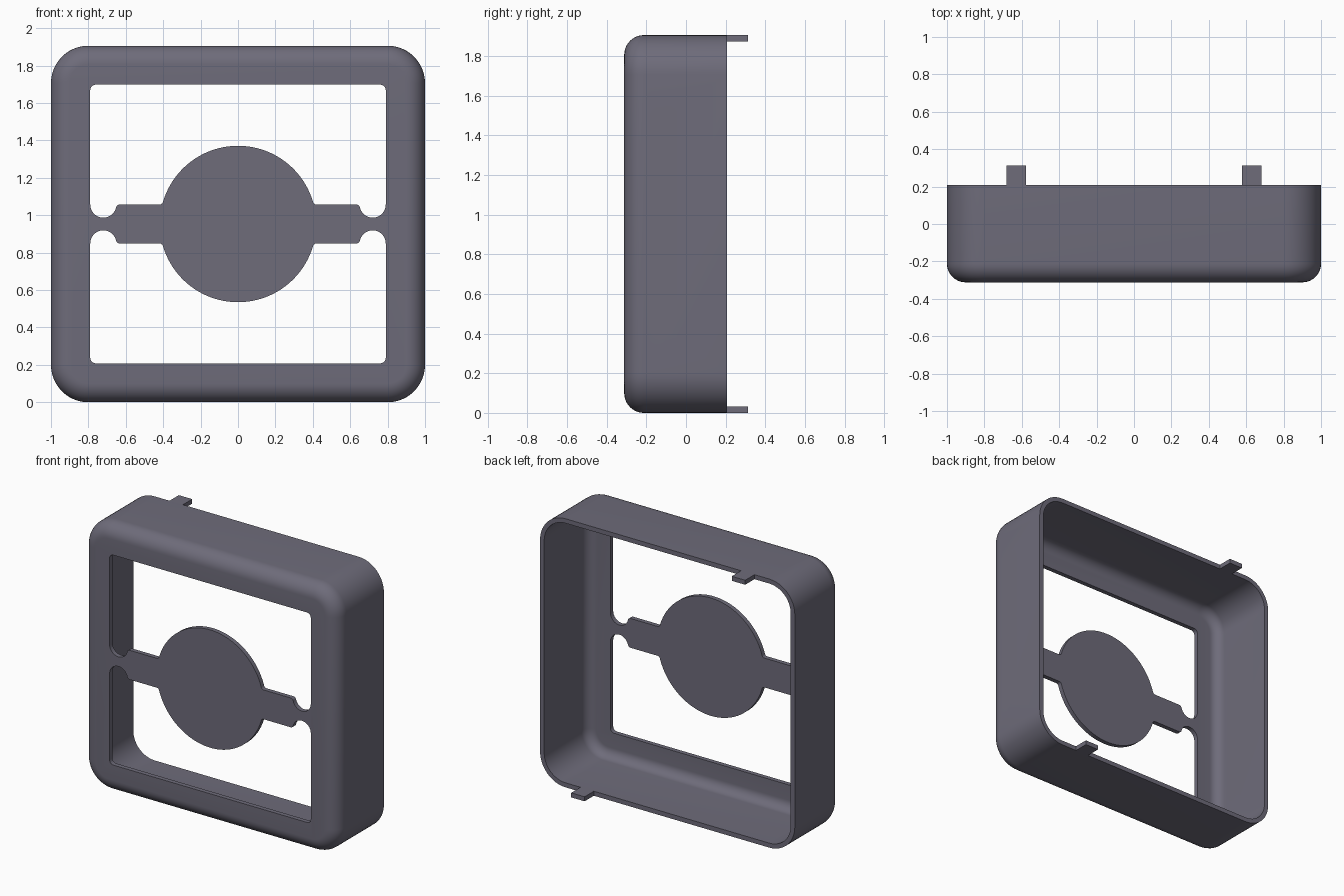
import bpy, bmesh
from math import sin, cos, pi, radians, sqrt, atan2, degrees

if "Cube" in bpy.data.objects:
    bpy.data.objects.remove(bpy.data.objects["Cube"])

HALF_X, MID_Z = 1.0, 0.953
FRONT, BACK = -0.312, 0.208
WALL, CORNER, FILLET = 0.032, 0.2, 0.1

grey = bpy.data.materials.new("slate grey")
grey.use_nodes = True
COLOUR = (0.156, 0.149, 0.195, 1)
grey.diffuse_color = COLOUR
grey.node_tree.nodes["Principled BSDF"].inputs["Base Color"].default_value = COLOUR


def make_object(name, bm):
    bmesh.ops.recalc_face_normals(bm, faces=bm.faces)
    mesh = bpy.data.meshes.new(name)
    bm.to_mesh(mesh)
    bm.free()
    mesh.materials.append(grey)
    obj = bpy.data.objects.new(name, mesh)
    bpy.context.collection.objects.link(obj)
    return obj


def arc(cx, cz, r, start, end, steps):
    angles = [radians(start + (end - start) * i / steps) for i in range(steps + 1)]
    return [(cx + r * cos(a), cz + r * sin(a)) for a in angles]


def rounded_ring(bm, inset, y):
    """Rounded rectangle of vertices, inset from the outer outline."""
    points = []
    for i, (sx, sz) in enumerate([(1, 1), (-1, 1), (-1, -1), (1, -1)]):
        points += arc(sx * (HALF_X - CORNER), sz * (MID_Z - CORNER),
                      CORNER - inset, 90 * i, 90 * i + 90, 12)
    return [bm.verts.new((x, y, z + MID_Z)) for x, z in points]


def prism(name, points, y0, y1):
    bm = bmesh.new()
    face = bm.faces.new([bm.verts.new((x, y0, z)) for x, z in points])
    top = bmesh.ops.extrude_face_region(bm, geom=[face])["geom"]
    bmesh.ops.translate(bm, vec=(0, y1 - y0, 0),
                        verts=[v for v in top if isinstance(v, bmesh.types.BMVert)])
    return make_object(name, bm)


def box(name, low, high):
    bm = bmesh.new()
    bmesh.ops.create_cube(bm, size=1)
    for v in bm.verts:
        v.co = [(a + b) / 2 + c * (b - a) for a, b, c in zip(low, high, v.co)]
    return make_object(name, bm)


def cut(target, cutter):
    cutter.hide_render = True
    mod = target.modifiers.new("cut", 'BOOLEAN')
    mod.operation, mod.solver, mod.object = 'DIFFERENCE', 'EXACT', cutter
    bpy.context.view_layer.objects.active = target
    bpy.ops.object.modifier_apply(modifier=mod.name)
    bpy.data.objects.remove(cutter)


# Housing: open-backed rounded shell with a filleted front edge
def side_profile(inset):
    r = FILLET - inset
    steps = [i / 10 * pi / 2 for i in range(11)]
    return [(inset + r * (1 - sin(t)), FRONT + inset + r * (1 - cos(t))) for t in steps] + [(inset, BACK)]


bm = bmesh.new()
profile = side_profile(0) + side_profile(WALL)[::-1]
rings = [rounded_ring(bm, inset, y) for inset, y in profile]
for a, b in zip(rings, rings[1:]):
    for i in range(len(a)):
        j = (i + 1) % len(a)
        bm.faces.new((a[i], a[j], b[j], b[i]))
bm.faces.new(rings[0])
bm.faces.new(rings[-1])
housing = make_object("housing", bm)

# Window outline above the arms, right half: disc, arm, neck notch, frame corner
DISC, ARM, WIN_X, WIN_Z = 0.418, 0.104, 0.79, 0.745
NOTCH, SOFT, EDGE = 0.07, 0.02, 0.03
notch_x = WIN_X - NOTCH
join_x = sqrt((DISC + SOFT) ** 2 - (ARM + SOFT) ** 2)
join_angle = degrees(atan2(ARM + SOFT, join_x))
tip_x = notch_x - sqrt((NOTCH + SOFT) ** 2 - SOFT ** 2)
tip_angle = degrees(atan2(SOFT, notch_x - tip_x))
half = arc(0, 0, DISC, 90, join_angle, 32)
half += arc(join_x, ARM + SOFT, SOFT, 180 + join_angle, 270, 6)[1:]
half += arc(tip_x, ARM - SOFT, SOFT, 90, tip_angle, 6)
half += arc(notch_x, ARM, NOTCH, 180 + tip_angle, 360, 20)[1:]
half += arc(WIN_X - EDGE, WIN_Z - EDGE, EDGE, 0, 90, 6)
outline = half + [(-x, z) for x, z in half[:0:-1]]

# Cut the upper and lower windows
for side in (1, -1):
    cut(housing, prism("window_cutter", [(x, MID_Z + side * z) for x, z in outline],
                       FRONT - 0.1, FRONT + 0.09))

# Screw holes through both side walls
for z in (0.433, 1.478):
    bm = bmesh.new()
    bmesh.ops.create_cone(bm, cap_ends=True, segments=32, radius1=0.053, radius2=0.053, depth=3)
    for v in bm.verts:
        v.co = (v.co.z, v.co.x - 0.127, v.co.y + z)
    cut(housing, make_object("hole_cutter", bm))

bpy.ops.object.select_all(action='DESELECT')
housing.select_set(True)
bpy.context.view_layer.objects.active = housing
bpy.ops.object.shade_smooth_by_angle(angle=radians(30))

# Clip tabs on opposite corners of the back rim
TOP = 2 * MID_Z
box("upper_tab", (-0.683, BACK, TOP - WALL), (-0.578, 0.312, TOP))
box("lower_tab", (0.578, BACK, 0), (0.683, 0.312, WALL))
